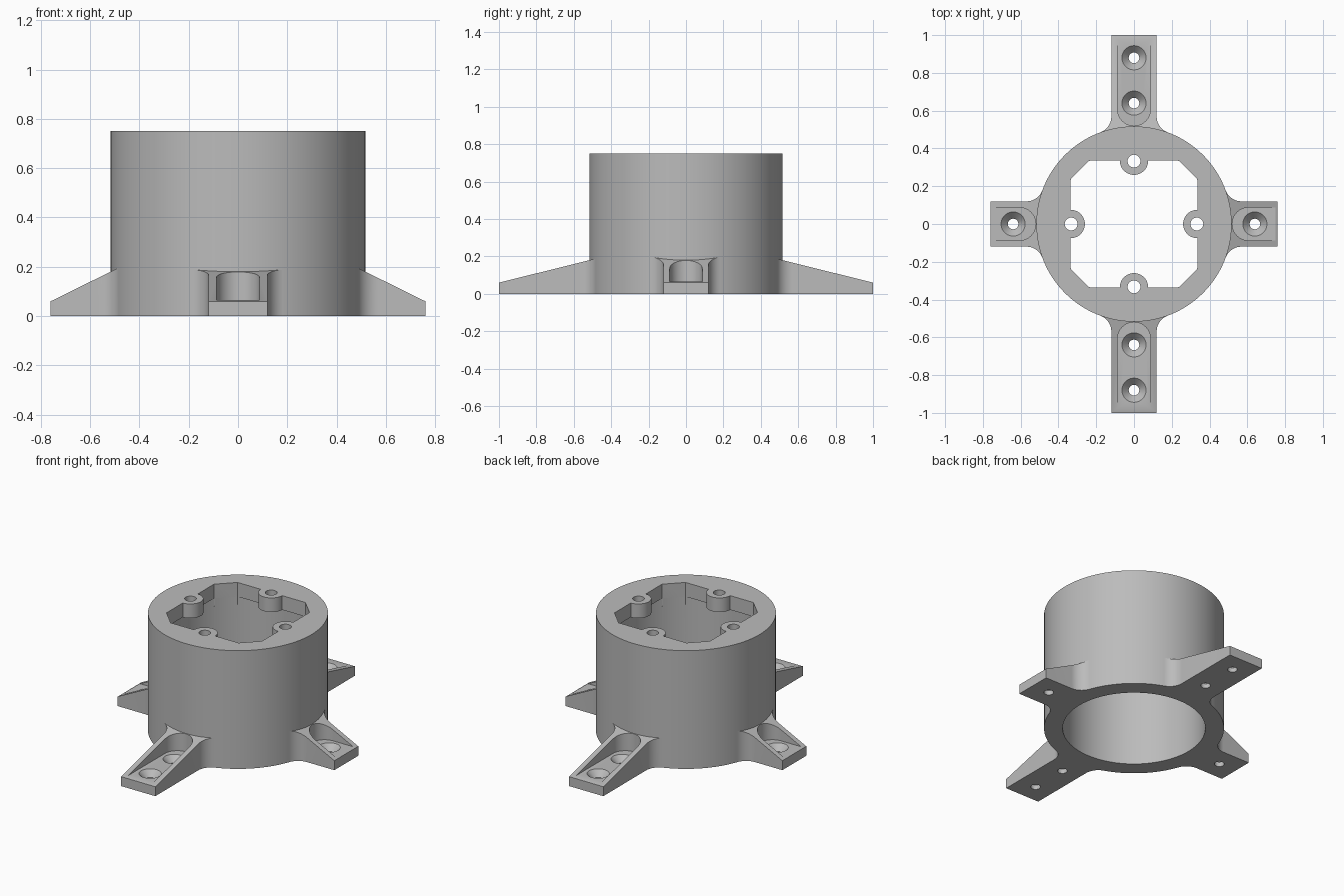
import bpy, bmesh, math
from mathutils import Matrix

if "Cube" in bpy.data.objects:
    bpy.data.objects.remove(bpy.data.objects["Cube"])

R, H = 0.517, 0.75          # outer radius and height of the body
BORE, LIP = 0.41, 0.09      # bore radius, thickness of the top lip
FLOOR = 0.066               # pocket floor height in the arms

grey = bpy.data.materials.new("light_grey")
grey.diffuse_color = (0.5, 0.5, 0.5, 1)
grey.use_nodes = True
grey.node_tree.nodes["Principled BSDF"].inputs["Base Color"].default_value = grey.diffuse_color


def arc(cx, cy, r, a0, a1, n):
    """Points on an arc, angles in degrees."""
    return [(cx + r * math.cos(math.radians(a0 + (a1 - a0) * i / n)),
             cy + r * math.sin(math.radians(a0 + (a1 - a0) * i / n))) for i in range(n + 1)]


def circle(r, n, cx=0, cy=0):
    return arc(cx, cy, r, 0, 360, n)[:-1]


def loft(name, rings):
    """Closed solid through rings of equal point count."""
    bm = bmesh.new()
    vs = [[bm.verts.new(p) for p in ring] for ring in rings]
    n = len(vs[0])
    for a, b in zip(vs, vs[1:]):
        for i in range(n):
            j = (i + 1) % n
            bm.faces.new((a[i], a[j], b[j], b[i]))
    bm.faces.new(vs[0][::-1])
    bm.faces.new(vs[-1])
    bmesh.ops.recalc_face_normals(bm, faces=bm.faces)
    me = bpy.data.meshes.new(name)
    bm.to_mesh(me)
    bm.free()
    me.materials.append(grey)
    ob = bpy.data.objects.new(name, me)
    bpy.context.collection.objects.link(ob)
    return ob


def prism(name, pts, z0, z1):
    return loft(name, [[(x, y, z) for x, y in pts] for z in (z0, z1)])


def activate(ob):
    bpy.ops.object.select_all(action='DESELECT')
    ob.select_set(True)
    bpy.context.view_layer.objects.active = ob


def cut(ob, cutter):
    cutter.hide_render = True
    activate(ob)
    m = ob.modifiers.new("cut", 'BOOLEAN')
    m.operation, m.solver, m.object = 'DIFFERENCE', 'EXACT', cutter
    bpy.ops.object.modifier_apply(modifier=m.name)
    bpy.data.objects.remove(cutter)


def smooth(ob):
    activate(ob)
    bpy.ops.object.shade_smooth_by_angle(angle=math.radians(25))


# Body: cylinder, round bore from below, chamfered square opening with bosses on top
body = prism("body", circle(R, 128), 0, H)
cut(body, prism("bore_cutter", circle(BORE, 128), -0.1, H - LIP))
side = [(-0.238, 0.335)] + arc(0, 0.335, 0.075, 180, 360, 20) + [(0.238, 0.335)]
opening = []
for k in range(4):
    for x, y in side:
        for _ in range(k):
            x, y = y, -x
        opening.append((x, y))
cut(body, prism("opening_cutter", opening, H - LIP - 0.05, H + 0.1))
for k in range(4):
    a = k * math.pi / 2
    cut(body, prism("boss_hole_cutter",
                    circle(0.034, 32, 0.333 * math.cos(a), 0.333 * math.sin(a)),
                    H - LIP - 0.1, H + 0.1))
smooth(body)


def arm(name, length, holes, angle):
    """Tapered mounting arm along +y, filleted to the body, with a pocket."""
    w, f = 0.12, 0.09
    cx = w + f
    cy = math.sqrt((R + f) ** 2 - cx ** 2)
    a_end = 180 + math.degrees(math.atan2(cy, cx))
    right = [(w, length)] + arc(cx, cy, f, 180, a_end, 12) + [(0.14, 0.45)]
    pts = right + [(-x, y) for x, y in reversed(right)]

    def top(y):
        return 0.06 + 0.12 * (length - y) / (length - R)

    ob = loft(name, [[(x, y, 0) for x, y in pts], [(x, y, top(y)) for x, y in pts]])
    # pocket with a round inner end
    r = 0.087
    cut(ob, prism("pocket_cutter", arc(0, 0.607, r, 180, 360, 24)
                  + [(r, length + 0.1), (-r, length + 0.1)], FLOOR, 0.5))
    # countersunk screw holes
    for y in holes:
        prof = ((0.028, -0.05), (0.028, 0.028), (0.064, FLOOR), (0.064, 0.12))
        cut(ob, loft("screw_cutter", [[(px, py, z) for px, py in circle(rad, 40, 0, y)]
                                      for rad, z in prof]))
    ob.data.transform(Matrix.Rotation(math.radians(angle), 4, 'Z'))
    smooth(ob)


arm("back_arm", 1.0, (0.64, 0.88), 0)
arm("front_arm", 1.0, (0.64, 0.88), 180)
arm("left_arm", 0.76, (0.64,), 90)
arm("right_arm", 0.76, (0.64,), -90)
